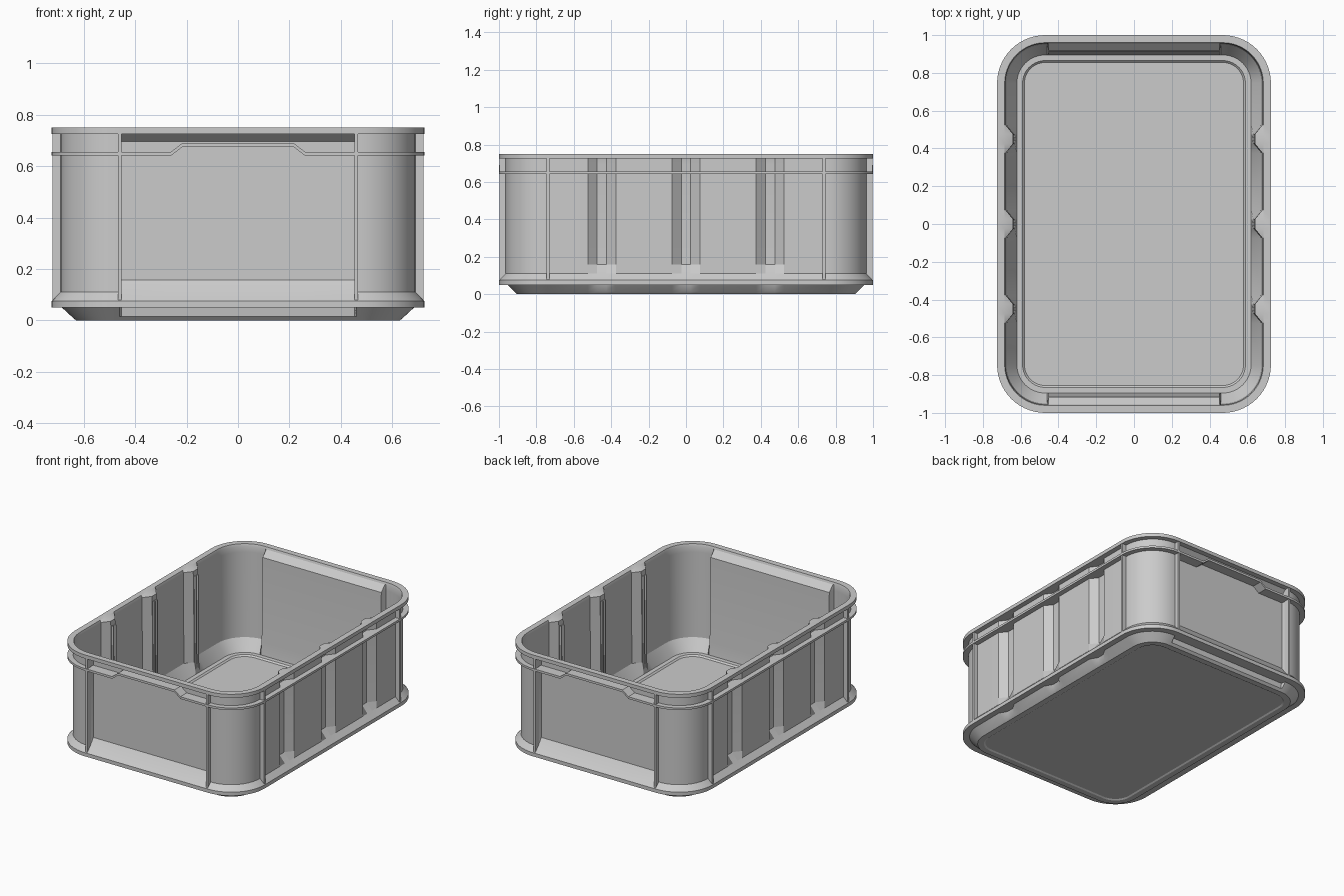
import bpy, bmesh, math

if "Cube" in bpy.data.objects:
    bpy.data.objects.remove(bpy.data.objects["Cube"])


def outline(hx, hy, rib, panel, z, lift=0.0):
    """Rounded rectangle with side grooves (rib) and recessed end panels (panel)."""
    r = hx - 0.47
    q = [(hx - rib, 0.025, 0), (hx, 0.075, 0), (hx, 0.375, 0),
         (hx - rib, 0.425, 0), (hx - rib, 0.475, 0), (hx, 0.525, 0)]
    for i in range(15):
        a = math.pi / 2 * i / 14
        q.append((hx - r + r * math.cos(a), hy - r + r * math.sin(a), 0))
    q += [(0.46, hy, 0), (0.453, hy - panel, 0),
          (0.26, hy - panel, 0), (0.215, hy - panel, lift)]
    full = []
    for sx, sy, rev in ((1, 1, 0), (-1, 1, 1), (-1, -1, 0), (1, -1, 1)):
        pts = q[::-1] if rev else q
        full += [(sx * x, sy * y, z + dz) for x, y, dz in pts]
    return full


def finish(bm, name):
    bmesh.ops.recalc_face_normals(bm, faces=bm.faces)
    me = bpy.data.meshes.new(name)
    bm.to_mesh(me)
    bm.free()
    ob = bpy.data.objects.new(name, me)
    bpy.context.collection.objects.link(ob)
    bpy.ops.object.select_all(action='DESELECT')
    ob.select_set(True)
    bpy.context.view_layer.objects.active = ob
    bpy.ops.object.shade_smooth_by_angle(angle=math.radians(25))
    return ob


def loft(name, sections, closed=False):
    bm = bmesh.new()
    rings = [[bm.verts.new(p) for p in outline(*s)] for s in sections]
    n = len(rings[0])
    pairs = list(zip(rings, rings[1:]))
    if closed:
        pairs.append((rings[-1], rings[0]))
    else:
        bm.faces.new(rings[0])
        bm.faces.new(rings[-1])
    for a, b in pairs:
        for i in range(n):
            j = (i + 1) % n
            bm.faces.new((a[i], a[j], b[j], b[i]))
    return finish(bm, name)


def boxes(name, spans):
    bm = bmesh.new()
    for lo, hi in spans:
        vs = bmesh.ops.create_cube(bm, size=1)['verts']
        for v in vs:
            v.co = [lo[k] + (v.co[k] + 0.5) * (hi[k] - lo[k]) for k in range(3)]
    return finish(bm, name)


# Crate shell: outside from base to rim, then down the inside to the floor
loft("crate_body", [
    (.580, .855, 0, 0, .006),
    (.590, .865, 0, 0, 0),
    (.630, .905, 0, 0, 0),
    (.647, .920, 0, 0, .015),
    (.685, .955, .03, .03, .05),
    (.725, 1.00, 0, 0, .05),
    (.725, 1.00, 0, 0, .075),
    (.690, .965, 0, 0, .11),
    (.690, .965, .04, .035, .158),
    (.690, .965, .04, .035, .695),
    (.690, .965, .035, 0, .725),
    (.725, 1.00, 0, 0, .725),
    (.725, 1.00, 0, 0, .75),
    (.685, .960, 0, 0, .75),
    (.680, .955, .04, 0, .735),
    (.680, .955, .042, .04, .695),
    (.675, .950, .043, .045, .11),
    (.620, .895, 0, 0, .03),
    (.590, .865, 0, 0, .03),
    (.580, .855, 0, 0, .02),
])

# Flange below the rim, raised in the middle of both ends as a grip
loft("grip_flange", [
    (.725, 1.00, 0, 0, .641, .035),
    (.725, 1.00, 0, 0, .656, .035),
    (.685, .960, .04, .035, .656, .035),
    (.685, .960, .04, .035, .641, .035),
], closed=True)

# Upright stiffeners beside the corners
ups = []
for sx in (-1, 1):
    for sy in (-1, 1):
        ups.append(((sx * .46 - .007, min(sy * .958, sy * .996), .06),
                    (sx * .46 + .007, max(sy * .958, sy * .996), .74)))
        ups.append(((min(sx * .683, sx * .721), sy * .738 - .007, .06),
                    (max(sx * .683, sx * .721), sy * .738 + .007, .74)))
boxes("corner_stiffeners", ups)

# Thin guide fins on the inner faces of the side ribs
fins = []
for sx in (-1, 1):
    for y in (-.45, 0, .45):
        for d in (-.013, .013):
            fins.append(((min(sx * .624, sx * .642), y + d - .004, .06),
                         (max(sx * .624, sx * .642), y + d + .004, .70)))
boxes("inner_guide_fins", fins)
